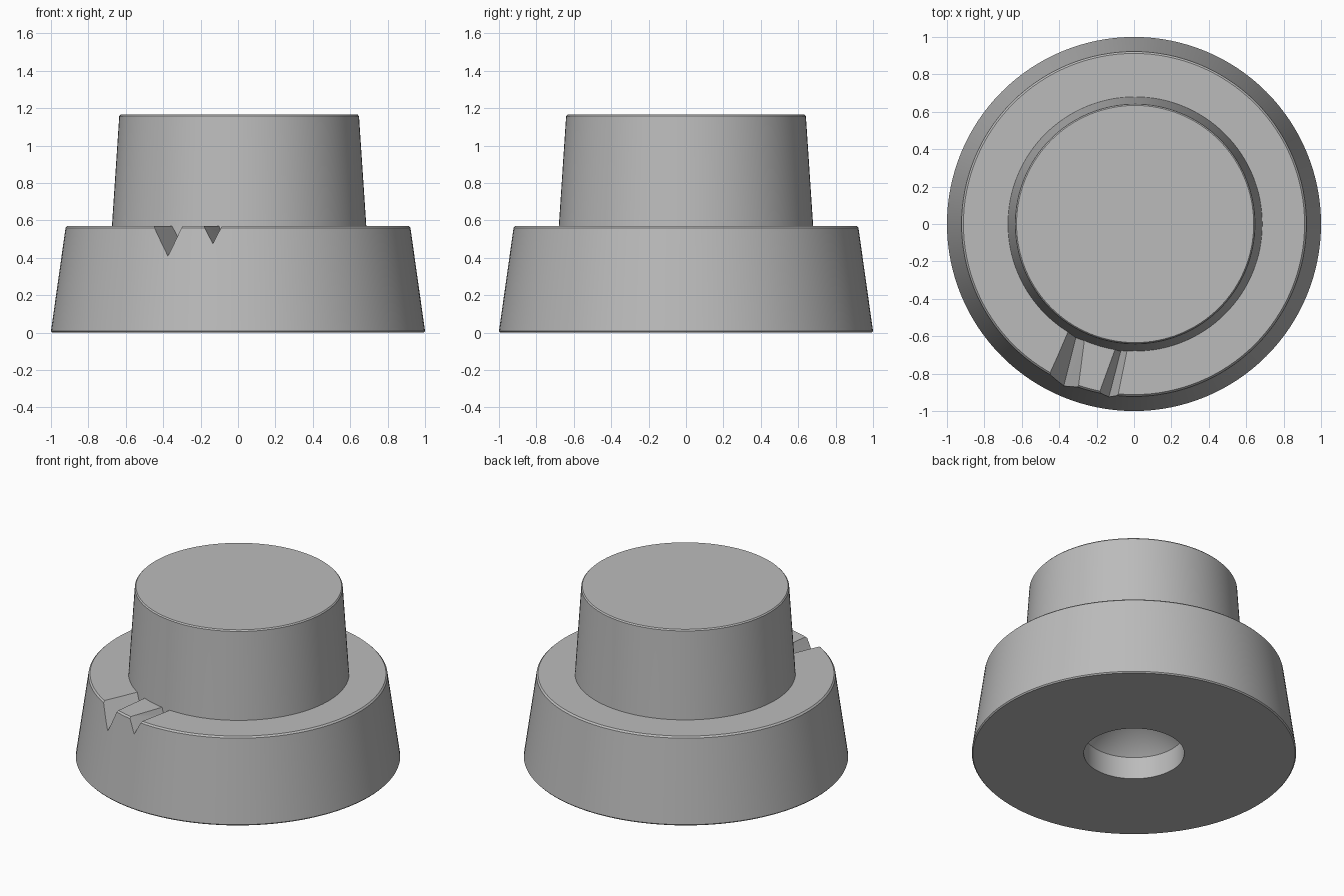
import bpy
import bmesh
from math import cos, sin, radians, tau
from mathutils import Vector

cube = bpy.data.objects.get("Cube")
if cube:
    bpy.data.objects.remove(cube, do_unlink=True)

grey = bpy.data.materials.new("plain grey")
grey.use_nodes = True
colour = (0.5, 0.5, 0.5, 1)
grey.diffuse_color = colour
grey.node_tree.nodes["Principled BSDF"].inputs["Base Color"].default_value = colour

SIDES = 128
RIM = 0.57  # height of the base ledge


def add_object(name, bm):
    bmesh.ops.recalc_face_normals(bm, faces=bm.faces)
    mesh = bpy.data.meshes.new(name)
    bm.to_mesh(mesh)
    bm.free()
    mesh.materials.append(grey)
    obj = bpy.data.objects.new(name, mesh)
    bpy.context.collection.objects.link(obj)
    return obj


def lathe(name, profile, centre_x=0):
    """Turn a (radius, height) profile around a vertical axis."""
    bm = bmesh.new()
    rings = []
    for r, z in profile:
        if r == 0:
            rings.append([bm.verts.new((centre_x, 0, z))] * SIDES)
        else:
            rings.append([bm.verts.new((centre_x + r * cos(tau * i / SIDES),
                                        r * sin(tau * i / SIDES), z))
                          for i in range(SIDES)])
    for low, high in zip(rings, rings[1:]):
        for i in range(SIDES):
            j = (i + 1) % SIDES
            corners = list(dict.fromkeys((low[i], low[j], high[j], high[i])))
            bm.faces.new(corners)
    return add_object(name, bm)


def groove_cutter(name, outer, inner):
    """V-shaped wedge; each end is given as left, valley and right points."""
    bm = bmesh.new()
    ends = []
    for t in (-0.5, 1.25):  # run past the rim and into the hub
        left, valley, right = [Vector(a).lerp(Vector(b), t)
                               for a, b in zip(outer, inner)]
        tall = [valley + (p - valley) * 1.3 for p in (left, right)]
        ends.append([bm.verts.new(p) for p in (tall[0], valley, tall[1])])
    a, b = ends
    bm.faces.new(a)
    bm.faces.new(b[::-1])
    for i in range(3):
        j = (i + 1) % 3
        bm.faces.new((a[i], b[i], b[j], a[j]))
    bmesh.ops.triangulate(bm, faces=bm.faces)
    cutter = add_object(name, bm)
    cutter.hide_render = True
    return cutter


# Tapered base with a softened rim and a countersunk bore underneath
base = lathe("base", [(0, 0.46), (0.31, 0.15), (0.31, 0), (0.993, 0), (1, 0.008),
                      (0.922, 0.56), (0.912, RIM), (0, RIM)])

# Two V grooves across the front of the ledge
cutters = [
    groove_cutter("wide_groove_cutter",
                  [(-0.452, -0.80, RIM), (-0.375, -0.864, 0.41), (-0.298, -0.87, RIM)],
                  [(-0.355, -0.58, RIM), (-0.31, -0.605, 0.49), (-0.268, -0.625, RIM)]),
    groove_cutter("narrow_groove_cutter",
                  [(-0.18, -0.90, RIM), (-0.133, -0.92, 0.475), (-0.086, -0.915, RIM)],
                  [(-0.10, -0.67, RIM), (-0.07, -0.675, 0.50), (-0.038, -0.68, RIM)]),
]
bpy.context.view_layer.objects.active = base
for cutter in cutters:
    cut = base.modifiers.new(cutter.name, "BOOLEAN")
    cut.operation = "DIFFERENCE"
    cut.solver = "EXACT"
    cut.object = cutter
    bpy.ops.object.modifier_apply(modifier=cut.name)
    bpy.data.objects.remove(cutter, do_unlink=True)

# Tapered hub, its foot sunk into the base
hub = lathe("hub", [(0, 0.47), (0.687, 0.47), (0.68, RIM), (0.641, 1.157),
                    (0.634, 1.165), (0, 1.165)], 0.006)

bpy.ops.object.select_all(action="DESELECT")
for part in (base, hub):
    part.select_set(True)
bpy.ops.object.shade_smooth_by_angle(angle=radians(25))
